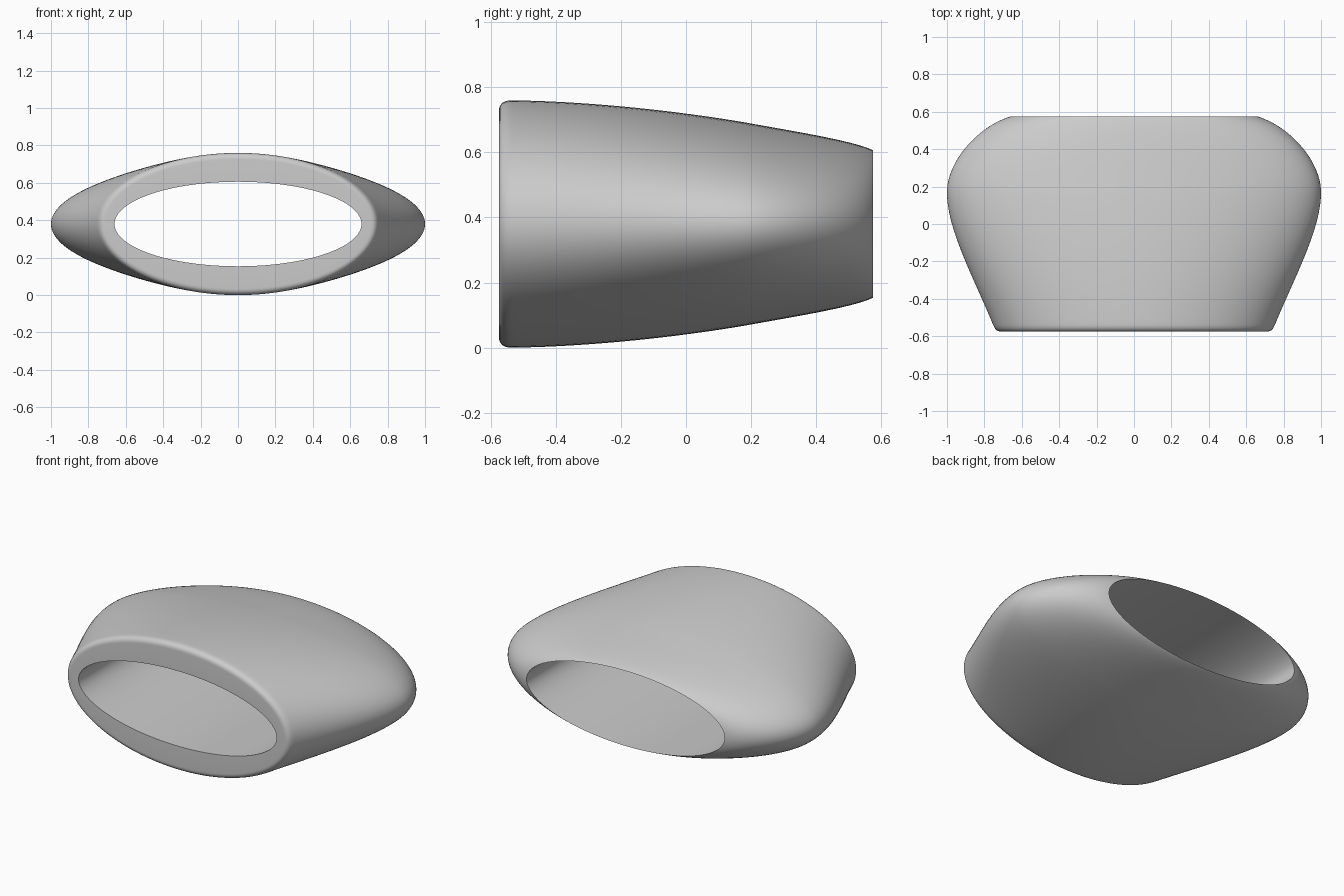
import bpy, bmesh, math
from mathutils import Vector
from mathutils.geometry import interpolate_bezier

cube = bpy.data.objects.get("Cube")
if cube:
    bpy.data.objects.remove(cube)

SIDES = 128
MID_Z = 0.38
HOLE = (0.66, 0.226)   # half width, half height

# Each station is (depth y, half width, half height) of an elliptical section
FILLET = [(-.575, .71, .345), (-.575, .735, .367), (-.562, .744, .38), (-.535, .755, .38)]
FLARE = [(-.535, .755, .38), (-.285, .858, .376), (-.03, 1, .347), (.17, 1, .314)]
TAPER = [(.17, 1, .314), (.33, 1, .285), (.52, .84, .255), (.575, *HOLE)]


def stations():
    result = []
    for curve, count in ((FILLET, 10), (FLARE, 28), (TAPER, 28)):
        points = interpolate_bezier(*[Vector(p) for p in curve], count)
        result += points if not result else points[1:]
    return result


def ring(bm, y, a, b):
    angles = [math.tau * i / SIDES for i in range(SIDES)]
    return [bm.verts.new((a * math.cos(t), y, MID_Z + b * math.sin(t))) for t in angles]


# Sleeve: outer skin from front to back, straight bore returning to the front
bm = bmesh.new()
rings = [ring(bm, *s) for s in stations()]
rings.append(ring(bm, -.575, *HOLE))
for r, s in zip(rings, rings[1:] + rings[:1]):
    for i in range(SIDES):
        j = (i + 1) % SIDES
        bm.faces.new((r[i], r[j], s[j], s[i]))
bmesh.ops.recalc_face_normals(bm, faces=bm.faces)
mesh = bpy.data.meshes.new("hollow_sleeve")
bm.to_mesh(mesh)
bm.free()
sleeve = bpy.data.objects.new("hollow_sleeve", mesh)
bpy.context.collection.objects.link(sleeve)

# Plain grey finish
grey = bpy.data.materials.new("plain_grey")
grey.use_nodes = True
colour = (0.6, 0.6, 0.6, 1)
grey.diffuse_color = colour
grey.node_tree.nodes["Principled BSDF"].inputs["Base Color"].default_value = colour
mesh.materials.append(grey)

# Smooth skin with sharp bore edges
bpy.ops.object.select_all(action="DESELECT")
sleeve.select_set(True)
bpy.context.view_layer.objects.active = sleeve
bpy.ops.object.shade_smooth_by_angle(angle=math.radians(35))
